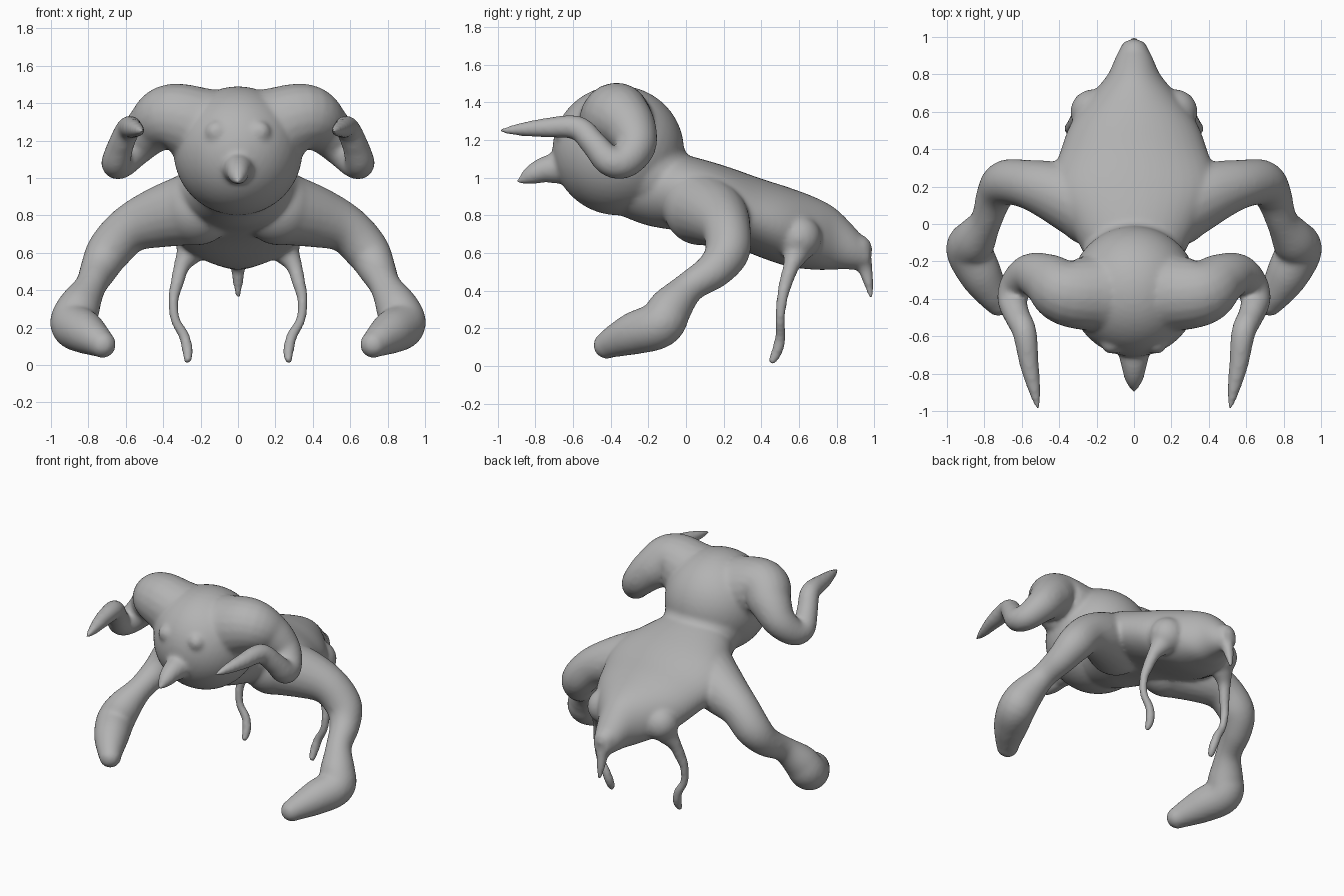
import bpy, bmesh, math
from mathutils import Vector, Matrix

if "Cube" in bpy.data.objects:
    bpy.data.objects.remove(bpy.data.objects["Cube"])

bm = bmesh.new()


def spline(keys, steps=6):
    """Catmull-Rom sampling of tuples (any length)."""
    out = []
    for i in range(len(keys) - 1):
        p0, p1, p2, p3 = (keys[max(i - 1, 0)], keys[i], keys[i + 1],
                          keys[min(i + 2, len(keys) - 1)])
        for s in range(steps):
            t = s / steps
            out.append([0.5 * (2 * b + (c - a) * t + (2 * a - 5 * b + 4 * c - d) * t * t
                               + (3 * b - a - 3 * c + d) * t ** 3)
                        for a, b, c, d in zip(p0, p1, p2, p3)])
    return out + [list(keys[-1])]


def loft(rings):
    """Skin closed rings of points into a capped solid."""
    rows = [[bm.verts.new(p) for p in ring] for ring in rings]
    n = len(rows[0])
    for a, b in zip(rows, rows[1:]):
        for i in range(n):
            j = (i + 1) % n
            bm.faces.new((a[i], a[j], b[j], b[i]))
    bm.faces.new(rows[0][::-1])
    bm.faces.new(rows[-1])


def ball(pos, size):
    m = Matrix.Translation(pos) @ Matrix.Diagonal((*size, 1))
    bmesh.ops.create_icosphere(bm, subdivisions=4, radius=1, matrix=m)


def limb(keys, side=1):
    """Round tapering tube through (x, y, z, radius) keys, rounded ends."""
    pts = spline([(k[0] * side, *k[1:]) for k in keys])
    pos = [Vector(p[:3]) for p in pts]
    rings, u = [], None
    for i, p in enumerate(pos):
        t = (pos[min(i + 1, len(pos) - 1)] - pos[max(i - 1, 0)]).normalized()
        u = t.orthogonal() if u is None else u - t * u.dot(t)
        u.normalize()
        v = t.cross(u)
        r = max(pts[i][3], 0.004)
        rings.append([p + r * (math.cos(a) * u + math.sin(a) * v)
                      for a in (k * math.tau / 20 for k in range(20))])
    loft(rings)
    for i in (0, -1):
        r = max(pts[i][3], 0.004)
        ball(pos[i], (r, r, r))


# torso: (y, centre z, half width, half height)
torso = [(-0.35, 1.0, .22, .2), (-0.2, .95, .25, .205), (0, .915, .35, .205),
         (.2, .86, .44, .205), (.4, .785, .39, .21), (.55, .737, .33, .21),
         (.7, .70, .22, .19), (.8, .672, .14, .16), (.9, .622, .095, .11),
         (.975, .58, .055, .06)]
loft([[(rx * math.cos(a), y, z + rz * math.sin(a))
       for a in (k * math.tau / 40 for k in range(40))]
      for y, z, rx, rz in spline(torso)])

# head and neck collar
ball((0, -.36, 1.145), (.345, .35, .345))
ball((0, -.2, 1.02), (.28, .24, .21))
# beak and tail
limb([(0, -.58, 1.07, .1), (0, -.70, 1.05, .082), (0, -.76, 1.04, .068),
      (0, -.83, 1.01, .05), (0, -.885, .98, .018)])
limb([(0, .91, .62, .08), (0, .95, .52, .042), (0, .973, .43, .027), (0, .983, .365, .014)])

for s in (1, -1):
    # eyes
    ball((s * .115, -.645, 1.245), (.06, .05, .06))
    # curled horns
    limb([(.18, -.37, 1.27, .21), (.36, -.365, 1.325, .18), (.47, -.295, 1.26, .14),
          (.56, -.27, 1.165, .11), (.63, -.33, 1.085, .09), (.65, -.41, 1.09, .08),
          (.625, -.49, 1.18, .07), (.585, -.58, 1.265, .065), (.56, -.75, 1.265, .052),
          (.53, -.9, 1.255, .032), (.515, -.985, 1.25, .012)], s)
    # big front legs
    limb([(.22, .08, .84, .2), (.42, .17, .79, .165), (.58, .215, .725, .13),
          (.69, .22, .61, .12), (.745, .15, .51, .1), (.79, .02, .42, .085),
          (.85, -.08, .31, .115), (.88, -.14, .22, .125), (.82, -.27, .175, .115),
          (.76, -.37, .135, .09), (.725, -.42, .11, .073)], s)
    # hips and thin rear legs
    limb([(.22, .6, .68, .12), (.26, .585, .6, .075), (.30, .56, .53, .045),
          (.325, .53, .44, .037), (.345, .51, .35, .03), (.335, .5, .24, .027),
          (.29, .503, .16, .03), (.27, .485, .08, .031), (.27, .46, .03, .024)], s)

bmesh.ops.recalc_face_normals(bm, faces=bm.faces)
mesh = bpy.data.meshes.new("horned_creature")
bm.to_mesh(mesh)
bm.free()
body = bpy.data.objects.new("horned_creature", mesh)
bpy.context.collection.objects.link(body)

# fuse all parts into one smooth clay-like skin
fuse = body.modifiers.new("fuse", 'REMESH')
fuse.mode = 'VOXEL'
fuse.voxel_size = 0.013
fuse.use_smooth_shade = True
soft = body.modifiers.new("soften", 'SMOOTH')
soft.factor = 0.5
soft.iterations = 12

clay = bpy.data.materials.new("grey clay")
clay.diffuse_color = (.45, .45, .45, 1)
clay.use_nodes = True
clay.node_tree.nodes["Principled BSDF"].inputs["Base Color"].default_value = clay.diffuse_color
mesh.materials.append(clay)
